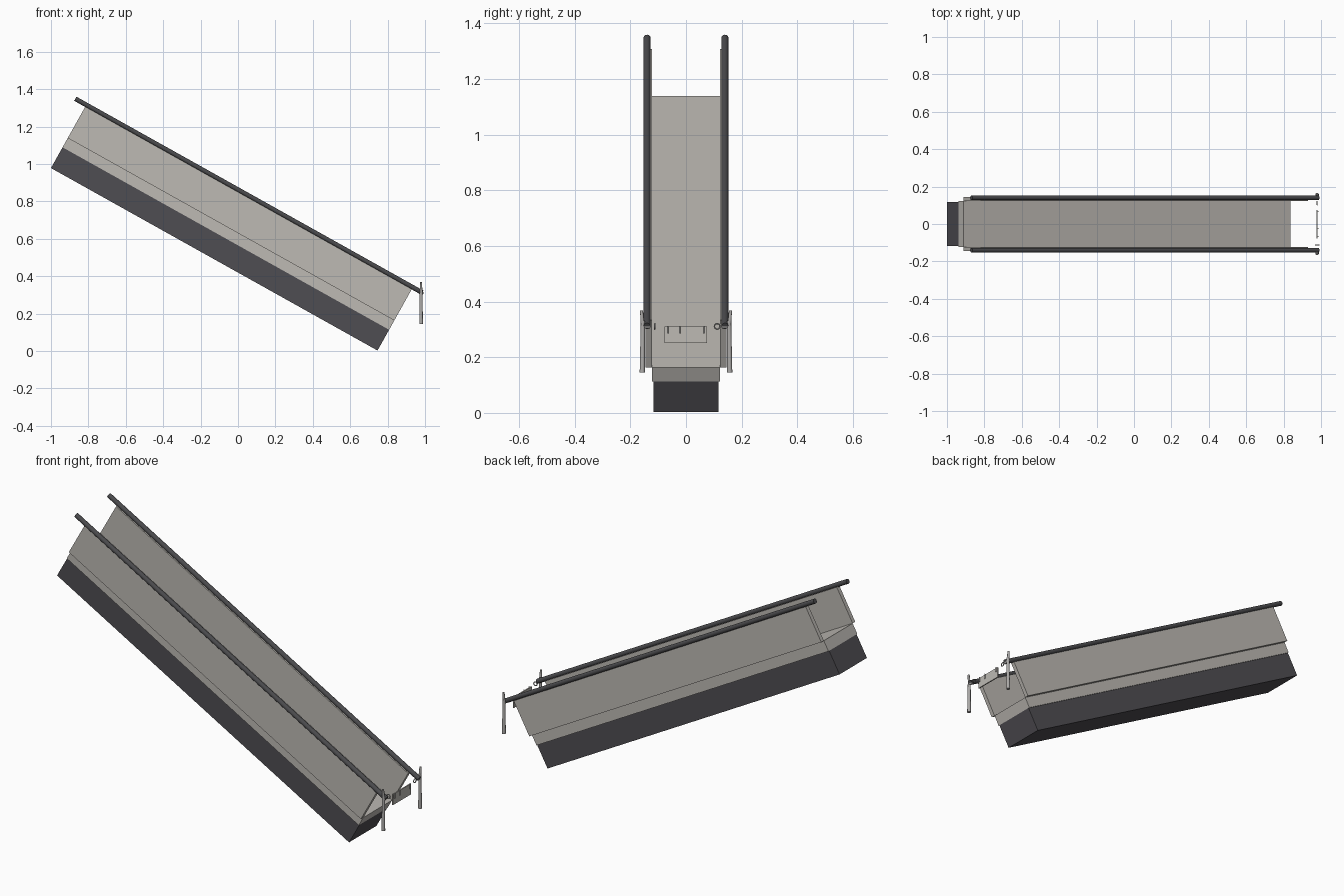
import bpy, math
from mathutils import Vector, Matrix

if "Cube" in bpy.data.objects:
    bpy.data.objects.remove(bpy.data.objects["Cube"])

SLOPE = math.atan2(0.975, 1.745)
TILT = Matrix.Translation((-1.0, 0, 0.978)) @ Matrix.Rotation(SLOPE, 4, 'Y')


def material(name, rgb):
    m = bpy.data.materials.new(name)
    m.diffuse_color = (*rgb, 1)
    m.use_nodes = True
    m.node_tree.nodes["Principled BSDF"].inputs["Base Color"].default_value = m.diffuse_color
    return m


LIGHT = material("warm_light_grey", (0.51, 0.49, 0.455))
DARK = material("dark_grey", (0.078, 0.075, 0.085))
RAIL = material("rubber_grey", (0.07, 0.07, 0.075))
METAL = material("metal_grey", (0.42, 0.41, 0.40))


def finish(name, mat, smooth=False):
    o = bpy.context.object
    o.name = name
    o.data.materials.append(mat)
    if smooth:
        bpy.ops.object.shade_smooth_by_angle()
    return o


def box(name, lo, hi, mat, frame=Matrix()):
    lo, hi = Vector(lo), Vector(hi)
    bpy.ops.mesh.primitive_cube_add(size=1)
    o = finish(name, mat)
    o.data.transform(frame @ Matrix.Translation((lo + hi) / 2) @ Matrix.Diagonal((*(hi - lo), 1)))
    return o


def rod(name, a, b, r1, r2, mat, frame=Matrix()):
    a, b = frame @ Vector(a), frame @ Vector(b)
    bpy.ops.mesh.primitive_cone_add(vertices=16, radius1=r1, radius2=r2, depth=(b - a).length)
    o = finish(name, mat, True)
    o.data.transform(Matrix.Translation((a + b) / 2) @ (b - a).to_track_quat('Z', 'Y').to_matrix().to_4x4())
    return o


def link(name, loc, radius, turn):
    bpy.ops.mesh.primitive_torus_add(major_radius=radius, minor_radius=0.0025,
                                     major_segments=16, minor_segments=8)
    o = finish(name, METAL, True)
    o.data.transform(Matrix.Translation(loc) @ Matrix.Rotation(turn, 4, 'Z') @ Matrix.Rotation(math.pi / 2, 4, 'Y'))


# Sloping body: dark truss housing and the light walkway above it
box("truss_housing", (0, -0.117, 0), (2, 0.117, 0.127), DARK, TILT)
box("walkway", (0, -0.123, 0.127), (2, 0.123, 0.184), LIGHT, TILT)

for side, tag in ((-1, "front"), (1, "back")):
    # Balustrade and round handrail on each edge
    ys = sorted((side * 0.123, side * 0.145))
    box(tag + "_balustrade", (0, ys[0], 0.184), (2, ys[1], 0.379), LIGHT, TILT)
    rod(tag + "_handrail", (-0.067, side * 0.14, 0.387), (2.058, side * 0.14, 0.387),
        0.0125, 0.0125, RAIL, TILT)
    # Hanging post at the lower end of each rail
    rod(tag + "_post_lower", (0.979, side * 0.157, 0.145), (0.979, side * 0.155, 0.33), 0.0095, 0.0075, METAL)
    rod(tag + "_post_tip", (0.979, side * 0.156, 0.32), (0.979, side * 0.16, 0.368), 0.0065, 0.0055, METAL)
    rod(tag + "_post_pin", (0.979, side * 0.13, 0.31), (0.979, side * 0.16, 0.31), 0.006, 0.006, METAL)
    # Loose link between the rail and the sign
    link(tag + "_chain_link", (0.979, side * 0.112, 0.311), 0.01, 0 if side > 0 else math.pi / 2)

# Small barrier plate with its hooks
box("barrier_plate", (0.976, -0.078, 0.252), (0.982, 0.076, 0.31), LIGHT)
for i, y in enumerate((-0.066, -0.023, 0.066)):
    rod("plate_hook_%d" % i, (0.984, y, 0.285), (0.984, y, 0.312), 0.003, 0.003, METAL)
